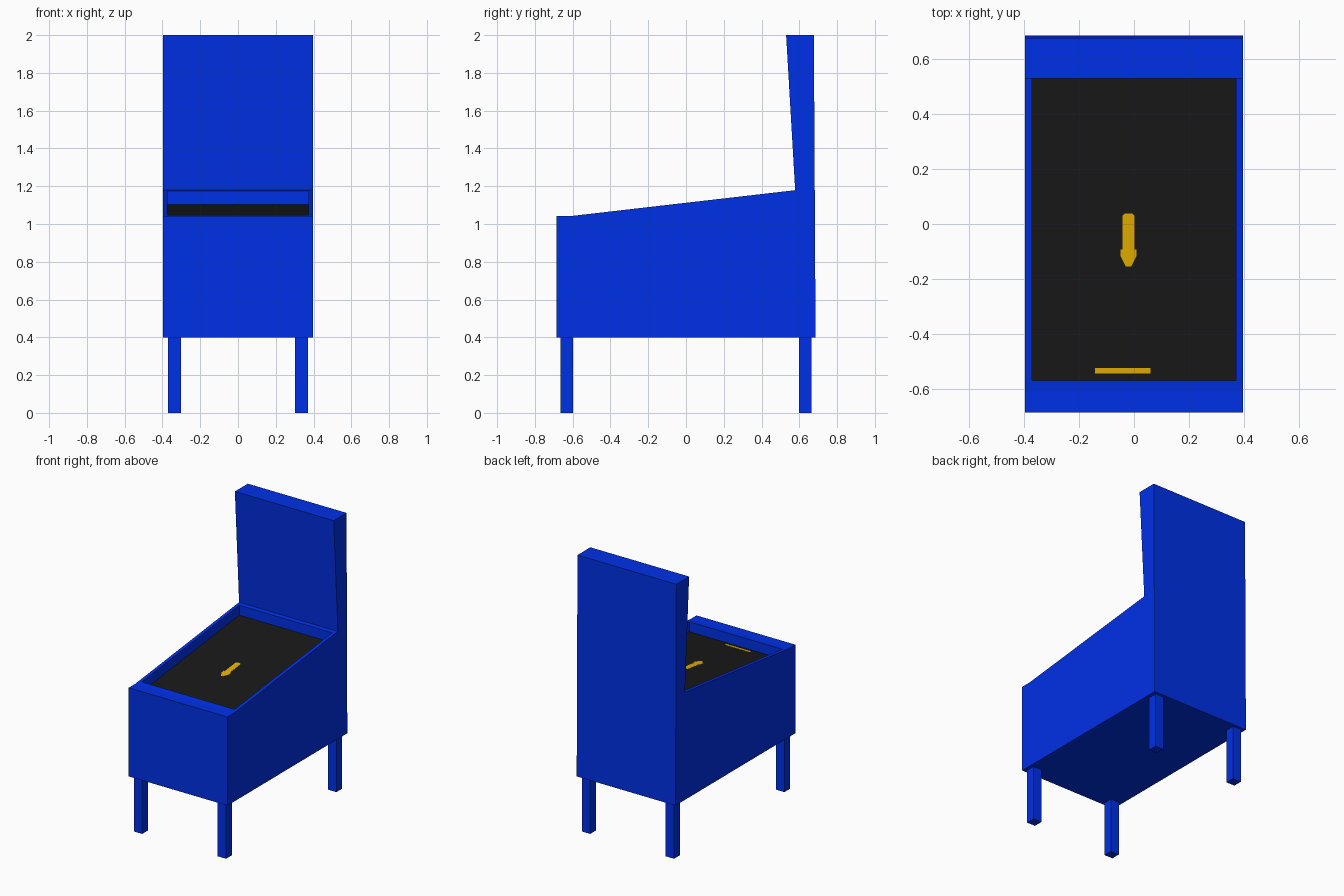
import bpy, bmesh

if "Cube" in bpy.data.objects:
    bpy.data.objects.remove(bpy.data.objects["Cube"])


def material(name, rgb):
    m = bpy.data.materials.new(name)
    m.diffuse_color = (*rgb, 1)
    m.use_nodes = True
    m.node_tree.nodes["Principled BSDF"].inputs["Base Color"].default_value = m.diffuse_color
    return m


blue = material("cabinet blue", (0.0, 0.03, 0.8))
black = material("playfield black", (0.0097, 0.0097, 0.0097))
gold = material("marking gold", (0.8, 0.45, 0.0))


def solid(name, bottom, top, mat):
    """Closed solid between two matching outlines."""
    bm = bmesh.new()
    a = [bm.verts.new(p) for p in bottom]
    b = [bm.verts.new(p) for p in top]
    bm.faces.new(a)
    bm.faces.new(b)
    for i in range(len(a)):
        j = (i + 1) % len(a)
        bm.faces.new((a[i], a[j], b[j], b[i]))
    bmesh.ops.recalc_face_normals(bm, faces=bm.faces)
    me = bpy.data.meshes.new(name)
    bm.to_mesh(me)
    bm.free()
    me.materials.append(mat)
    ob = bpy.data.objects.new(name, me)
    bpy.context.collection.objects.link(ob)
    return ob


def side_prism(name, profile, half, mat):
    return solid(name, [(-half, y, z) for y, z in profile],
                 [(half, y, z) for y, z in profile], mat)


def floor_z(y):
    """Height of the sloping recess floor."""
    return 1.042 + (y + 0.605) * 0.1150 - 0.074


def plate(name, outline, lift, thick, mat):
    return solid(name, [(x, y, floor_z(y) + lift) for x, y in outline],
                 [(x, y, floor_z(y) + lift + thick) for x, y in outline], mat)


# Cabinet and backbox in one side profile
cabinet = side_prism("cabinet", [(-0.686, 0.4), (0.686, 0.4), (0.677, 2.0), (0.53, 2.0),
                                 (0.578, 1.179), (-0.61, 1.042), (-0.686, 1.042)], 0.396, blue)

# Recess cut into the sloping top
front, back, half = -0.57, 0.547, 0.372
cutter = side_prism("recess_cutter", [(front, floor_z(front)), (back, floor_z(back)),
                                      (back, 1.25), (front, 1.25)], half, blue)
cutter.hide_render = True
mod = cabinet.modifiers.new("recess", 'BOOLEAN')
mod.object = cutter
mod.operation = 'DIFFERENCE'
mod.solver = 'EXACT'
bpy.context.view_layer.objects.active = cabinet
bpy.ops.object.modifier_apply(modifier=mod.name)
bpy.data.objects.remove(cutter)

# Playfield and its gold markings
plate("playfield", [(-half, front), (half, front), (half, back), (-half, back)], 0, 0.003, black)
right = [(0.013, 0.038), (0.021, 0.03), (0.021, -0.092), (0.03, -0.092),
         (0.03, -0.115), (0.01, -0.154)]
cx = -0.02
plate("arrow_marking", [(cx + x, y) for x, y in right] +
      [(cx - x, y) for x, y in reversed(right)], 0.003, 0.0015, gold)
plate("bar_marking", [(-0.142, -0.545), (0.06, -0.545), (0.06, -0.525), (-0.142, -0.525)],
      0.003, 0.0015, gold)

# Four square legs
for end, sy in (("front", -1), ("back", 1)):
    for side, sx in (("left", -1), ("right", 1)):
        base = [(sx * x, sy * y) for x, y in ((0.302, 0.598), (0.37, 0.598),
                                              (0.37, 0.665), (0.302, 0.665))]
        solid(f"{end}_{side}_leg", [(x, y, 0) for x, y in base],
              [(x, y, 0.4) for x, y in base], blue)
